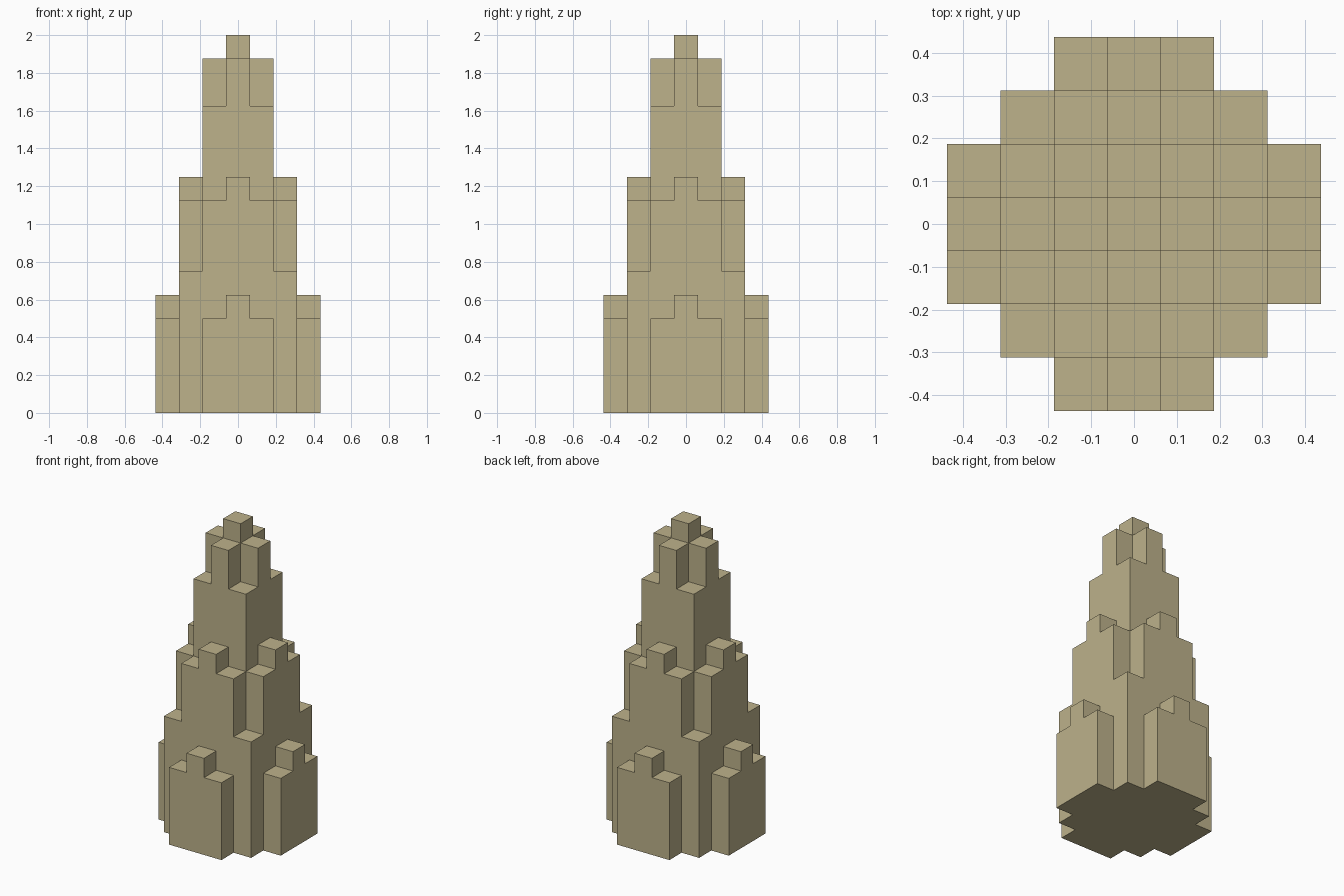
import bpy
import bmesh
from math import pi
from mathutils import Matrix, Vector

cube = bpy.data.objects.get("Cube")
if cube:
    bpy.data.objects.remove(cube)

U = 0.125  # side of one building block

stone = bpy.data.materials.new("sandstone")
stone.use_nodes = True
colour = (0.509, 0.445, 0.258, 1)
stone.diffuse_color = colour
stone.node_tree.nodes["Principled BSDF"].inputs["Base Color"].default_value = colour


def prism(name, outline, offset, turn=None):
    """Extrude a flat outline (in blocks) along offset, then turn it about z."""
    bm = bmesh.new()
    face = bm.faces.new([bm.verts.new(p) for p in outline])
    grown = bmesh.ops.extrude_face_region(bm, geom=[face], use_keep_orig=True)
    moved = [v for v in grown["geom"] if isinstance(v, bmesh.types.BMVert)]
    bmesh.ops.translate(bm, verts=moved, vec=Vector(offset))
    bmesh.ops.recalc_face_normals(bm, faces=bm.faces)
    bm.transform(Matrix.Scale(U, 4))
    if turn is not None:
        bm.transform(Matrix.Rotation(turn, 4, 'Z'))
    mesh = bpy.data.meshes.new(name)
    bm.to_mesh(mesh)
    bm.free()
    mesh.materials.append(stone)
    obj = bpy.data.objects.new(name, mesh)
    bpy.context.collection.objects.link(obj)
    return obj


def block(name, half, bottom, top):
    """Square block centred on the tower axis."""
    corners = [(-half, -half), (half, -half), (half, half), (-half, half)]
    prism(name, [(x, y, bottom) for x, y in corners], (0, 0, top - bottom))


def buttresses(name, inner, bottom, shoulder):
    """Four stepped wall slabs, each with a raised middle block."""
    right = [(1.5, bottom), (1.5, shoulder), (0.5, shoulder), (0.5, shoulder + 1)]
    profile = right + [(-x, z) for x, z in reversed(right)]
    outline = [(x, -inner, z) for x, z in profile]
    for i, side in enumerate(("front", "left", "back", "right")):
        prism(f"{side}_{name}", outline, (0, -1, 0), i * pi / 2)


# Lower tier
block("base_block", 2.5, 0, 6)
buttresses("lower_buttress", 2.5, 0, 4)

# Middle tier
block("tower_shaft", 1.5, 6, 13)
buttresses("middle_buttress", 1.5, 6, 9)

# Crown: four merlons around the axis, then the spire
square = [(-0.5, -1.5, 13), (0.5, -1.5, 13), (0.5, -0.5, 13), (-0.5, -0.5, 13)]
for i, side in enumerate(("front", "left", "back", "right")):
    prism(f"{side}_merlon", square, (0, 0, 2), i * pi / 2)
block("spire", 0.5, 13, 16)
